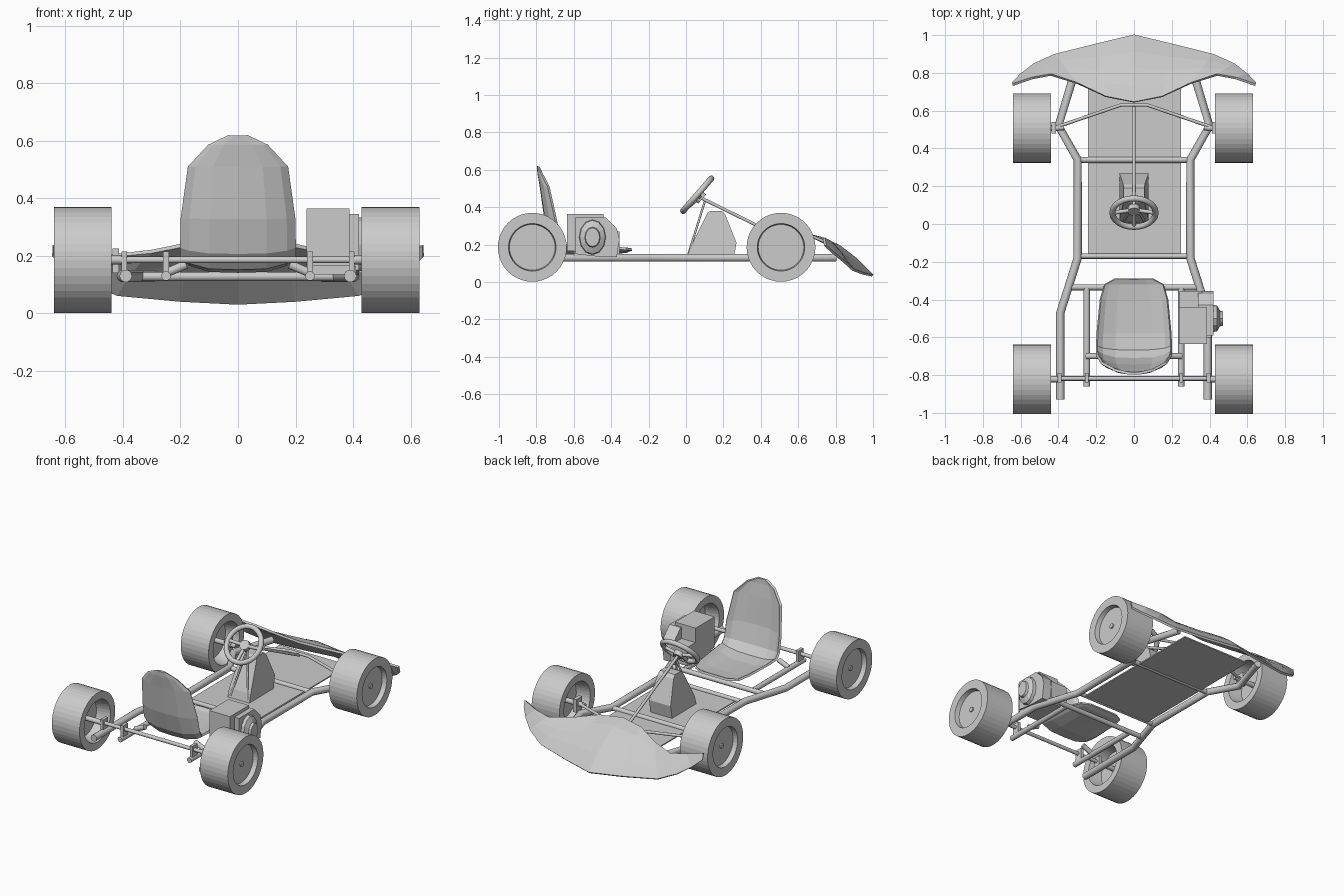
import bpy, bmesh, math
from mathutils import Vector, Matrix

cube = bpy.data.objects.get("Cube")
if cube:
    bpy.data.objects.remove(cube, do_unlink=True)

grey = bpy.data.materials.new("plain_grey")
grey.use_nodes = True
grey.diffuse_color = (0.6, 0.6, 0.6, 1)
grey.node_tree.nodes["Principled BSDF"].inputs["Base Color"].default_value = (0.6, 0.6, 0.6, 1)


def finish(name, bm, matrix=None):
    bmesh.ops.remove_doubles(bm, verts=bm.verts, dist=0.0001)
    bmesh.ops.recalc_face_normals(bm, faces=bm.faces)
    if matrix:
        bm.transform(matrix)
    mesh = bpy.data.meshes.new(name)
    bm.to_mesh(mesh)
    bm.free()
    ob = bpy.data.objects.new(name, mesh)
    bpy.context.collection.objects.link(ob)
    mesh.materials.append(grey)
    return ob


def tube(name, points, radius, closed=False):
    """Round pipe along a path."""
    cu = bpy.data.curves.new(name, 'CURVE')
    cu.dimensions = '3D'
    cu.bevel_depth = radius
    cu.bevel_resolution = 3
    cu.use_fill_caps = True
    sp = cu.splines.new('POLY')
    sp.points.add(len(points) - 1)
    for p, co in zip(sp.points, points):
        p.co = (*co, 1)
    sp.use_cyclic_u = closed
    sp.use_smooth = True
    ob = bpy.data.objects.new(name, cu)
    bpy.context.collection.objects.link(ob)
    cu.materials.append(grey)
    return ob


def box(name, lo, hi):
    bm = bmesh.new()
    bmesh.ops.create_cube(bm, size=1)
    lo, hi = Vector(lo), Vector(hi)
    return finish(name, bm, Matrix.Translation((lo + hi) / 2) @ Matrix.Diagonal((*(hi - lo), 1)))


def lathe(name, profile, steps, matrix):
    """Spin (x, radius) points about the x axis."""
    bm = bmesh.new()
    vs = [bm.verts.new((x, 0, r)) for x, r in profile]
    es = [bm.edges.new(pair) for pair in zip(vs, vs[1:])]
    bmesh.ops.spin(bm, geom=vs + es, cent=(0, 0, 0), axis=(1, 0, 0),
                   angle=math.tau, steps=steps)
    return finish(name, bm, matrix)


def prism(name, profile, x0, x1, taper=None):
    """Extrude a (y, z) outline from x0 to x1; taper scales x by height."""
    bm = bmesh.new()
    sides = [[bm.verts.new((x * (taper(z) if taper else 1), y, z)) for y, z in profile]
             for x in (x0, x1)]
    for s in sides:
        bm.faces.new(s)
    n = len(profile)
    for i in range(n):
        j = (i + 1) % n
        bm.faces.new((sides[0][i], sides[0][j], sides[1][j], sides[1][i]))
    return finish(name, bm)


def sheet(name, rows, thickness):
    """Thin shell through rows of points."""
    bm = bmesh.new()
    g = [[bm.verts.new(p) for p in row] for row in rows]
    for a, b in zip(g, g[1:]):
        for i in range(len(a) - 1):
            bm.faces.new((a[i], a[i + 1], b[i + 1], b[i]))
    ob = finish(name, bm)
    mod = ob.modifiers.new("shell", 'SOLIDIFY')
    mod.thickness = thickness
    mod.offset = 0
    return ob


# Wheels with recessed rims
rim = [(.17, 0), (.17, .122), (.2, .127), (.2, .184), (0, .184), (0, .135), (.09, .12), (.09, 0)]
nub = [(-.04, 0), (-.04, .016), (.178, .016), (.178, 0)]
for end, y in (("rear", -.822), ("front", .508)):
    for side, x, s in (("left", .43, 1), ("right", -.44, -1)):
        m = Matrix.Translation((x, y, .186)) @ Matrix.Diagonal((s, 1, 1, 1))
        lathe(f"{end}_{side}_wheel", rim, 40, m)
        lathe(f"{end}_{side}_hub", nub, 12, m)

# Frame rails, axle carriers and front stubs on both sides
rail = [(.39, -.93), (.39, -.47), (.298, -.18), (.298, .34), (.4, .52), (.315, .8)]
for side, s in (("left", 1), ("right", -1)):
    tube(f"{side}_rail", [(s * x, y, .13) for x, y in rail], .022)
    tube(f"{side}_inner_rail", [(s * .25, -.335, .13), (s * .25, -.86, .13)], .017)
    tube(f"{side}_seat_strut", [(s * .25, -.7, .14), (s * .18, -.7, .17)], .016)
    for x in (.25, .395):
        box(f"{side}_axle_carrier", (s * x - .01, -.84, .13), (s * x + .01, -.79, .215))
    tube(f"{side}_front_stub", [(s * .37, .51, .186), (s * .5, .508, .186)], .014)
    box(f"{side}_kingpin", (s * .425 - .012, .48, .14), (s * .425 + .012, .54, .225))
    tube(f"{side}_tie_rod", [(s * .42, .51, .19), (s * .07, .63, .19), (0, .63, .19)], .009)
    tube(f"{side}_column_brace", [(s * .06, .01, .14), (0, .1, .43)], .006)

for name, y, x, r in (("front_cross_tube", .34, .295, .016), ("middle_cross_tube", -.17, .29, .014),
                      ("seat_cross_tube", -.335, .34, .016)):
    tube(name, [(-x, y, .128), (x, y, .128)], r)
tube("rear_axle", [(-.5, -.818, .186), (.5, -.818, .186)], .012)
box("floor_pan", (-.243, -.17, .118), (.25, .78, .126))

# Seat shell: y, z, half width of each station along the centre line
seat = [(-.29, .175, .1), (-.32, .163, .155), (-.4, .155, .178), (-.58, .148, .195),
        (-.67, .158, .197), (-.715, .21, .197), (-.75, .33, .195), (-.775, .51, .17),
        (-.788, .585, .1), (-.79, .618, .03)]
rows = []
for i, (y, z, w) in enumerate(seat):
    back = min(max((i - 3) / 3, 0), 1)
    lift = (0, .015, .03, .045, .06, .06, .055, .04, .015, 0)[i]
    rows.append([(t * w, y + lift * back * t ** 4, z + lift * (1 - back) * t ** 4)
                 for t in (-1, -.85, -.5, 0, .5, .85, 1)])
sheet("seat", rows, .014)

# Nose fairing: front and rear edge stations from the middle to the tip
front = [(0, .998, .035), (.2, .95, .045), (.42, .895, .065), (.53, .845, .11),
         (.6, .79, .155), (.643, .745, .195)]
rear = [(0, .645, .255), (.15, .675, .245), (.3, .745, .215), (.44, .79, .2),
        (.54, .772, .215), (.643, .737, .235)]
rows = []
for k in range(5):
    t = k / 4
    half = []
    for a, b in zip(front, rear):
        p = Vector(a).lerp(Vector(b), t)
        p.z += .045 * math.sin(math.pi * t) * (1 - a[0] / .65)
        half.append(p)
    rows.append([Vector((-p.x, p.y, p.z)) for p in half[:0:-1]] + half)
sheet("nose_fairing", rows, .014)

# Steering wheel and column
tilt = Matrix.Translation((0, .06, .467)) @ Matrix.Rotation(math.radians(49), 4, 'X')
ring = [tilt @ Vector((.115 * math.cos(a), .115 * math.sin(a), 0))
        for a in (math.tau * i / 24 for i in range(24))]
tube("steering_ring", ring, .016, True)
for a in (0, math.pi, -math.pi / 2):
    tube("steering_spoke", [tilt @ Vector((0, 0, -.02)),
                            tilt @ Vector((.11 * math.cos(a), .11 * math.sin(a), 0))], .011)
lathe("steering_hub", [(-.015, 0), (-.015, .032), (.015, .032), (.015, 0)], 12,
      tilt @ Matrix.Translation((0, 0, -.02)) @ Matrix.Rotation(math.pi / 2, 4, 'Y'))
tube("steering_column", [tilt @ Vector((0, 0, -.02)), (0, .1, .44), (0, .63, .18)], .009)

# Tapered fuel tank
prism("fuel_tank", [(.005, .126), (.02, .18), (.115, .37), (.13, .38), (.19, .38), (.21, .36),
                    (.27, .21), (.255, .126)], -.078, .078,
      lambda z: 1 if z < .22 else 1 - (z - .22) * 1.9)

# Engine with starter housing
box("engine_top", (.238, -.635, .165), (.387, -.44, .365))
prism("engine_block", [(-.59, .15), (-.59, .345), (-.43, .345), (-.37, .285), (-.355, .23),
                       (-.37, .135), (-.46, .135)], .34, .42)
box("engine_cylinder", (.24, -.45, .15), (.36, -.355, .27))
box("engine_mount", (.24, -.6, .135), (.41, -.38, .165))
lathe("starter_housing", [(0, 0), (0, .095), (.025, .09), (.04, .055), (.055, .05), (.055, 0)], 12,
      Matrix.Translation((.415, -.5, .24)) @ Matrix.Diagonal((1, .76, 1, 1)))

# Smooth shading on the rounded hubs
for ob in bpy.context.scene.objects:
    if ob.type == 'MESH' and ob.name.split(".")[0].endswith("_hub"):
        bpy.ops.object.select_all(action='DESELECT')
        ob.select_set(True)
        bpy.context.view_layer.objects.active = ob
        bpy.ops.object.shade_smooth_by_angle(angle=math.radians(40))
